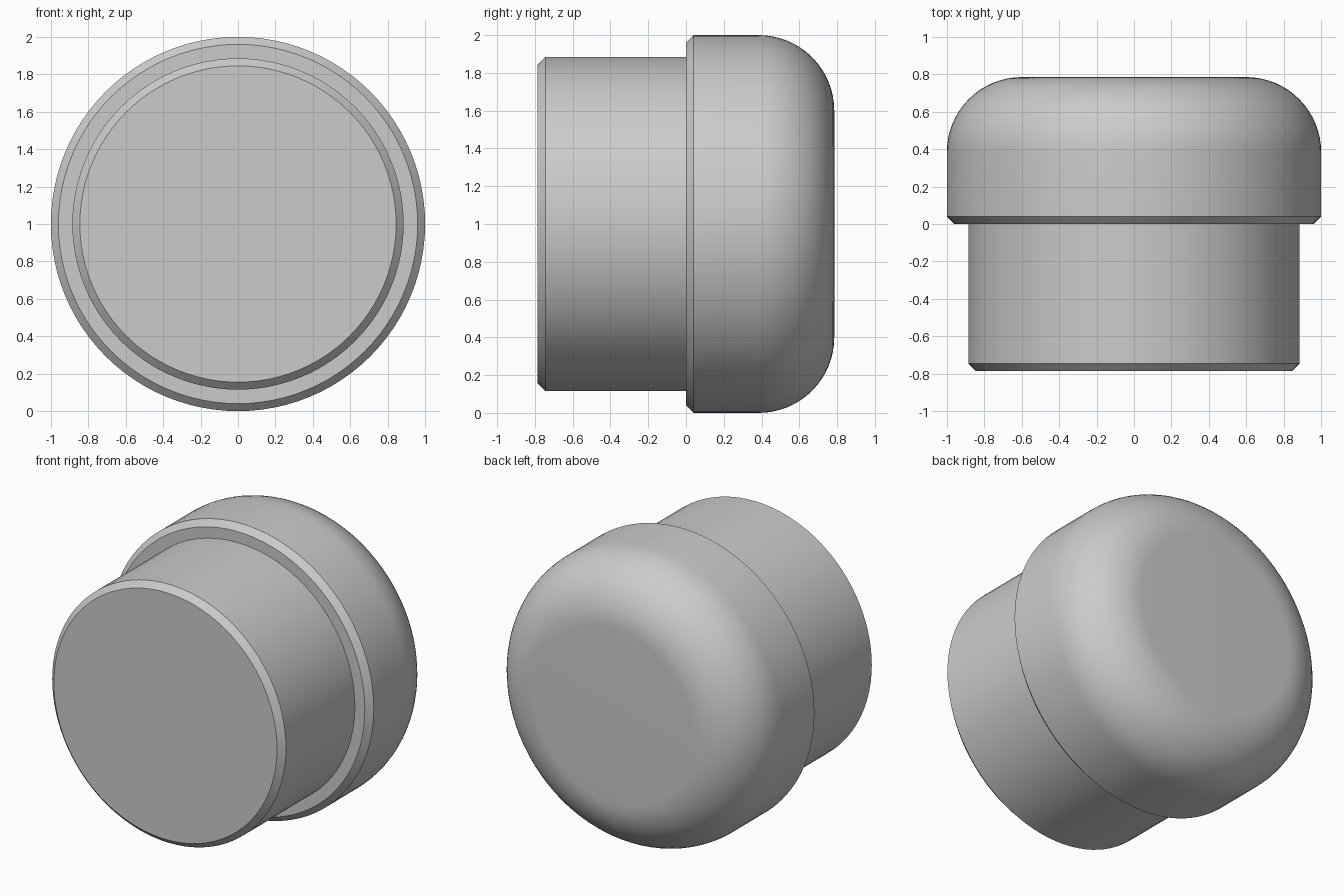
import bpy, bmesh, math
from mathutils import Vector, Matrix

cube = bpy.data.objects.get("Cube")
if cube:
    bpy.data.objects.remove(cube, do_unlink=True)

grey = bpy.data.materials.new("plain_grey")
grey.use_nodes = True
colour = (0.6, 0.6, 0.6, 1)
grey.diffuse_color = colour
grey.node_tree.nodes["Principled BSDF"].inputs["Base Color"].default_value = colour

SIDES = 96
FRONT, BACK = -0.785, 0.785
STEM_R, CAP_R, FILLET, CHAMFER = 0.885, 1.0, 0.4, 0.04


def lathe(name, profile):
    """Turn (radius, y) points around the y axis; the last point's ring is capped."""
    bm = bmesh.new()
    rings = []
    for r, y in profile:
        rings.append([bm.verts.new((r * math.cos(a), y, r * math.sin(a)))
                      for a in (math.tau * i / SIDES for i in range(SIDES))])
    for a, b in zip(rings, rings[1:]):
        for i in range(SIDES):
            j = (i + 1) % SIDES
            bm.faces.new((a[i], a[j], b[j], b[i]))
    bm.faces.new(rings[-1])
    # Face everything outward, judged from the flat end
    bmesh.ops.recalc_face_normals(bm, faces=bm.faces)
    bm.faces.ensure_lookup_table()
    end = bm.faces[-1]
    if end.normal.y * profile[-1][1] < 0:
        bmesh.ops.reverse_faces(bm, faces=bm.faces)
    mesh = bpy.data.meshes.new(name)
    bm.to_mesh(mesh)
    bm.free()
    mesh.materials.append(grey)
    obj = bpy.data.objects.new(name, mesh)
    obj.location.z = CAP_R
    bpy.context.collection.objects.link(obj)
    bpy.ops.object.select_all(action='DESELECT')
    obj.select_set(True)
    bpy.context.view_layer.objects.active = obj
    bpy.ops.object.shade_smooth_by_angle(angle=math.radians(30))
    return obj


# Narrow stem with a chamfered front face
lathe("stem", [(STEM_R, 0), (STEM_R, FRONT + CHAMFER), (STEM_R - CHAMFER, FRONT)])

# Wide cap: shoulder, chamfer, straight wall, rounded back edge, flat back
cap = [(STEM_R, 0), (CAP_R - CHAMFER, 0), (CAP_R, CHAMFER)]
for i in range(17):
    t = math.pi / 2 * i / 16
    cap.append((CAP_R - FILLET + FILLET * math.cos(t),
                BACK - FILLET + FILLET * math.sin(t)))
lathe("cap", cap)
